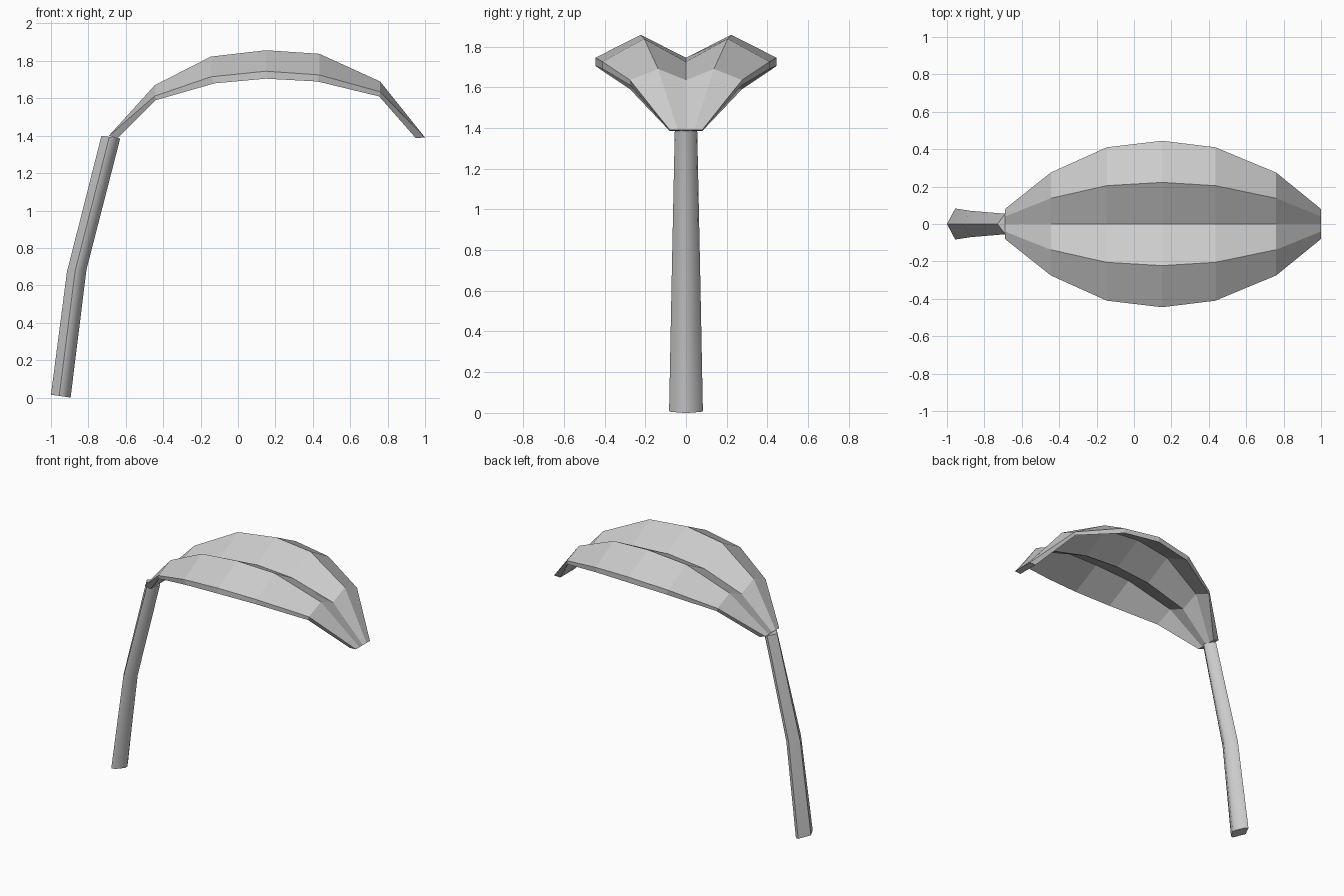
import bpy, bmesh, math

if "Cube" in bpy.data.objects:
    bpy.data.objects.remove(bpy.data.objects["Cube"])


def make_object(name, bm):
    bmesh.ops.recalc_face_normals(bm, faces=bm.faces)
    mesh = bpy.data.meshes.new(name)
    bm.to_mesh(mesh)
    bm.free()
    obj = bpy.data.objects.new(name, mesh)
    bpy.context.collection.objects.link(obj)
    return obj


def loft(name, rings):
    """Closed cross-sections joined into a capped solid."""
    bm = bmesh.new()
    loops = [[bm.verts.new(p) for p in ring] for ring in rings]
    n = len(loops[0])
    for a, b in zip(loops, loops[1:]):
        for i in range(n):
            j = (i + 1) % n
            bm.faces.new((a[i], a[j], b[j], b[i]))
    bm.faces.new(loops[0][::-1])
    bm.faces.new(loops[-1])
    return make_object(name, bm)


# Leaf blade: M-shaped sections along an arch
# top x, top z, bottom x, bottom z, half width, fold height
stations = [
    (-0.69, 1.40, -0.645, 1.385, 0.08, 0.0),
    (-0.445, 1.612, -0.44, 1.59, 0.275, 0.058),
    (-0.145, 1.715, -0.125, 1.68, 0.41, 0.108),
    (0.15, 1.745, 0.15, 1.705, 0.445, 0.112),
    (0.435, 1.725, 0.425, 1.69, 0.41, 0.113),
    (0.76, 1.635, 0.755, 1.61, 0.275, 0.055),
    (1.0, 1.39, 0.95, 1.388, 0.08, 0.0),
]
folds = [(-1, 0), (-0.5, 1), (0, 0), (0.5, 1), (1, 0)]
rings = []
for tx, tz, bx, bz, w, h in stations:
    top = [(tx, s * w, tz + f * h) for s, f in folds]
    bottom = [(bx, s * w, bz + f * h) for s, f in reversed(folds)]
    rings.append(top + bottom)
loft("leaf_blade", rings)

# Stalk: tapered, bent, faceted stem
# outer x, outer z, inner x, inner z, half depth
bends = [
    (-1.0, 0.015, -0.895, 0.0, 0.083),
    (-0.915, 0.67, -0.81, 0.685, 0.070),
    (-0.73, 1.40, -0.63, 1.385, 0.055),
]
section = [(0, 0), (0.42, -1), (0.65, -0.9), (1, -0.15),
           (1, 0.15), (0.65, 0.9), (0.42, 1)]
rings = []
for ox, oz, ix, iz, d in bends:
    rings.append([(ox + (ix - ox) * t, s * d, oz + (iz - oz) * t)
                  for t, s in section])
stalk = loft("stalk", rings)
bpy.context.view_layer.objects.active = stalk
stalk.select_set(True)
bpy.ops.object.shade_smooth_by_angle(angle=math.radians(40))
